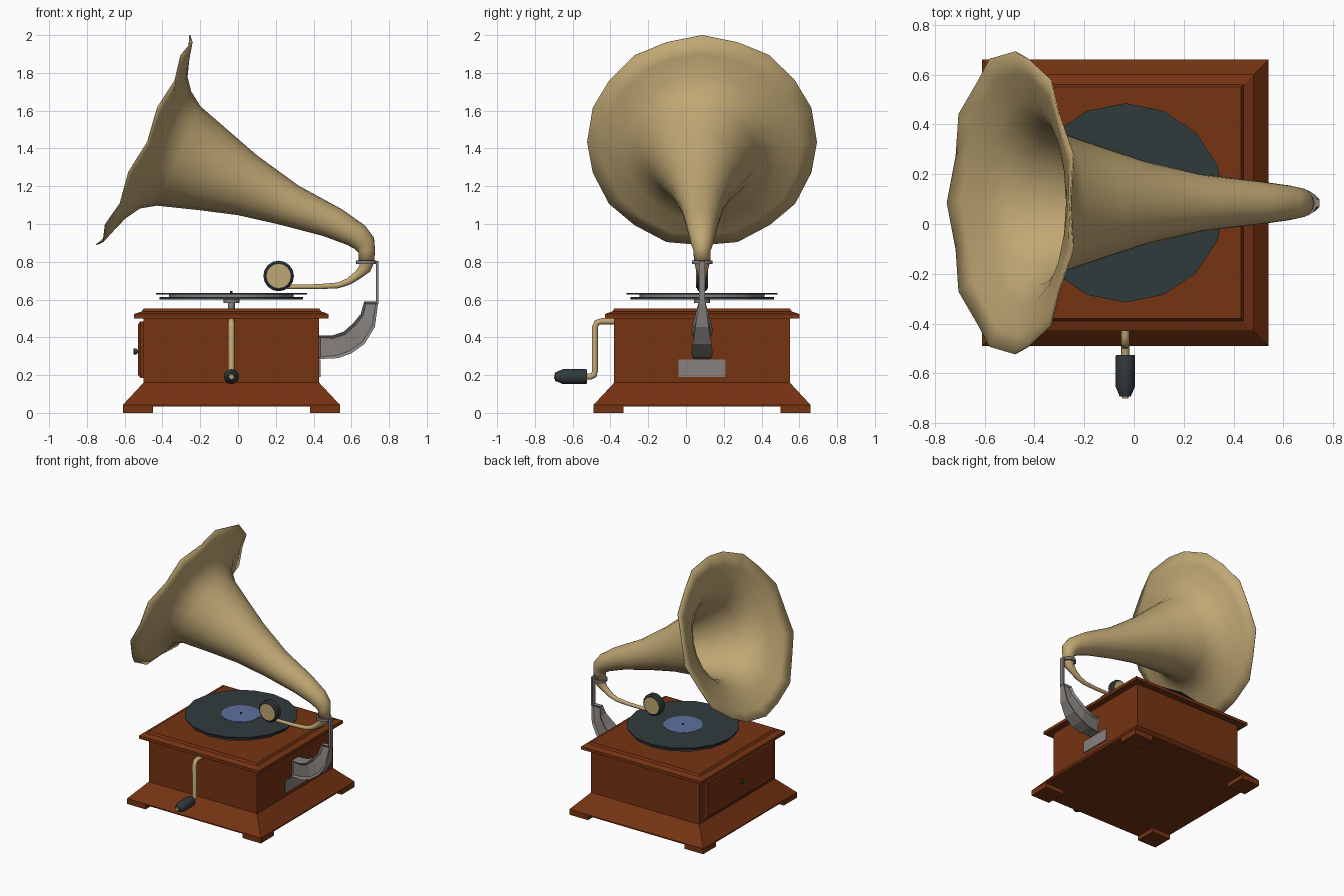
import bpy, bmesh
from math import pi, sin, cos, radians
from mathutils import Vector as V

cube = bpy.data.objects.get("Cube")
if cube:
    bpy.data.objects.remove(cube)

CX, CY = -0.035, 0.085          # centre of the cabinet
X, Y, Z = V((1, 0, 0)), V((0, 1, 0)), V((0, 0, 1))


def material(name, *rgb):
    m = bpy.data.materials.new(name)
    m.use_nodes = True
    m.diffuse_color = (*rgb, 1)
    m.node_tree.nodes["Principled BSDF"].inputs["Base Color"].default_value = (*rgb, 1)
    return m


wood = material("red brown wood", 0.18, 0.033, 0.006)
brass = material("pale brass", 0.53, 0.39, 0.175)
black = material("slate black", 0.03, 0.043, 0.045)
steel = material("grey steel", 0.24, 0.22, 0.21)
blue = material("label blue", 0.11, 0.16, 0.34)


def loft(name, rings, mat, caps=True, smooth=False, edit=None):
    """Join equal rings of points into a skin."""
    bm = bmesh.new()
    rows = [[bm.verts.new(p) for p in r] for r in rings]
    n = len(rows[0])
    for a, b in zip(rows, rows[1:]):
        for i in range(n):
            j = (i + 1) % n
            bm.faces.new((a[i], a[j], b[j], b[i]))
    if caps:
        bm.faces.new(rows[0])
        bm.faces.new(rows[-1])
    bmesh.ops.recalc_face_normals(bm, faces=bm.faces)
    if edit:
        edit(bm)
    me = bpy.data.meshes.new(name)
    bm.to_mesh(me)
    bm.free()
    me.materials.append(mat)
    ob = bpy.data.objects.new(name, me)
    bpy.context.collection.objects.link(ob)
    if smooth:
        bpy.ops.object.select_all(action="DESELECT")
        ob.select_set(True)
        bpy.context.view_layer.objects.active = ob
        bpy.ops.object.shade_smooth_by_angle(angle=radians(40))
    return ob


def rect(c, u, v):
    return [c + u + v, c - u + v, c - u - v, c + u - v]


def circle(c, u, v, n):
    return [c + u * cos(2 * pi * i / n) + v * sin(2 * pi * i / n) for i in range(n)]


def box(name, x0, x1, y0, y1, z0, z1, mat):
    u, v = X * (x1 - x0) / 2, Y * (y1 - y0) / 2
    return loft(name, [rect(V(((x0 + x1) / 2, (y0 + y1) / 2, z)), u, v) for z in (z0, z1)], mat)


def square_stack(name, profile, mat):
    return loft(name, [rect(V((CX, CY, z)), X * h, Y * h) for h, z in profile], mat)


def turned(name, centre, axis, profile, mat, n=16):
    """Lathe of (radius, distance along axis) pairs."""
    u = X if abs(axis.x) < 0.5 else Y
    v = axis.cross(u)
    c = V(centre)
    return loft(name, [circle(c + axis * d, u * r, v * r, n) for r, d in profile], mat, smooth=True)


def tube(name, path, side, radii, mat, n=10):
    pts = [V(p) for p in path]
    rings = []
    for i, p in enumerate(pts):
        t = (pts[min(i + 1, len(pts) - 1)] - pts[max(i - 1, 0)]).normalized()
        rings.append(circle(p, side * radii[i], t.cross(side) * radii[i], n))
    return loft(name, rings, mat, smooth=True)


# Cabinet
square_stack("plinth", [(0.575, 0.033), (0.575, 0.042), (0.465, 0.16)], wood)
square_stack("cabinet_body", [(0.465, 0.16), (0.465, 0.5)], wood)
square_stack("cabinet_lid", [(0.515, 0.5), (0.515, 0.523), (0.475, 0.537),
                             (0.465, 0.552)], wood)
for sx in (-1, 1):
    for sy in (-1, 1):
        x, y = CX + sx * 0.495, CY + sy * 0.495
        box("foot", x - 0.08, x + 0.08, y - 0.08, y + 0.08, 0, 0.035, wood)

# Door with knob on the side below the horn mouth
loft("door_panel", [rect(V((x, CY, 0.335)), Y * h, Z * (h - 0.27))
                    for x, h in ((-0.495, 0.42), (-0.515, 0.42), (-0.53, 0.405))], wood)
turned("door_knob", (-0.53, CY, 0.325), -X, [(0.008, 0), (0.015, 0.008), (0.015, 0.022)], black, 8)

# Turntable
deck = (CX, CY, 0)
turned("spindle_post", deck, Z, [(0.018, 0.55), (0.018, 0.6)], steel, 12)
turned("spindle_collar", deck, Z, [(0.042, 0.583), (0.042, 0.6)], steel, 12)
turned("platter", deck, Z, [(0.38, 0.6), (0.38, 0.613)], black)
turned("platter_mat", deck, Z, [(0.33, 0.613), (0.33, 0.628)], steel)
turned("record", deck, Z, [(0.4, 0.627), (0.4, 0.634)], black)
turned("record_label", deck, Z, [(0.14, 0.633), (0.14, 0.636)], blue)
turned("spindle_tip", deck, Z, [(0.008, 0.63), (0.006, 0.645)], black, 8)

# Crank
crank = [(-0.36, 0.485), (-0.45, 0.485), (-0.472, 0.478), (-0.482, 0.455), (-0.482, 0.22),
         (-0.488, 0.2), (-0.505, 0.192), (-0.55, 0.192)]
tube("crank_arm", [(CX, y, z) for y, z in crank], X, [0.017] * len(crank), brass)
turned("crank_handle", (CX, -0.525, 0.192), -Y,
       [(0.037, 0), (0.04, 0.01), (0.04, 0.125), (0.022, 0.168)], black, 12)
turned("crank_end_cap", (CX, -0.69, 0.192), -Y, [(0.014, 0), (0.012, 0.01)], brass, 10)

# Horn support
box("bracket_plate", 0.42, 0.437, -0.04, 0.21, 0.19, 0.282, steel)
sections = [((0.425, 0.285), (0.425, 0.41), 0.04), ((0.53, 0.29), (0.5, 0.41), 0.05),
            ((0.6, 0.315), (0.56, 0.43), 0.057), ((0.67, 0.365), (0.61, 0.475), 0.05),
            ((0.725, 0.455), (0.65, 0.525), 0.035), ((0.743, 0.59), (0.668, 0.59), 0.017)]
bracket = []
for lo, hi, w in sections:
    a, b = V((lo[0], CY, lo[1])), V((hi[0], CY, hi[1]))
    bracket.append(rect((a + b) / 2, (b - a) / 2, Y * w))


def recess_sides(bm):
    for s in (-1, 1):
        bmesh.ops.inset_region(bm, faces=[f for f in bm.faces if f.normal.y * s > 0.7],
                               thickness=0.016, depth=-0.012)


loft("horn_bracket", bracket, steel, edit=recess_sides)
box("bracket_strip", 0.731, 0.745, CY - 0.016, CY + 0.016, 0.58, 0.8, steel)
box("strip_top", 0.7, 0.745, CY - 0.016, CY + 0.016, 0.788, 0.803, steel)
turned("horn_collar", (0.68, CY, 0), Z, [(0.054, 0.787), (0.054, 0.806)], steel)

# Horn: rings spanned between the upper and lower outline
outline = [((0.72, 0.8), (0.64, 0.8)), ((0.722, 0.87), (0.64, 0.85)),
           ((0.718, 0.925), (0.62, 0.87)), ((0.67, 0.99), (0.58, 0.892)),
           ((0.55, 1.075), (0.45, 0.94)), ((0.32, 1.2), (0.22, 1.0)),
           ((0.1, 1.36), (0, 1.05)), ((-0.05, 1.49), (-0.21, 1.077)),
           ((-0.2, 1.62), (-0.43, 1.1)), ((-0.25, 1.7), (-0.52, 1.085)),
           ((-0.27, 1.78), (-0.6, 1.03)), ((-0.262, 1.9), (-0.69, 0.94)),
           ((-0.255, 2.0), (-0.75, 0.89))]
horn_rings = []
for k, (up, low) in enumerate(outline):
    a, b = V((up[0], CY, up[1])), V((low[0], CY, low[1]))
    half = (a - b) / 2
    ring = circle((a + b) / 2, half, Y * half.length, 20)
    if k > 10:                     # gently scalloped mouth
        push = Y.cross(half).normalized() * 0.013 * (k - 10)
        ring = [p + push * (i % 2) for i, p in enumerate(ring)]
    horn_rings.append(ring)
horn = loft("horn", horn_rings, brass, caps=False, smooth=True)
wall = horn.modifiers.new("wall", "SOLIDIFY")
wall.thickness = 0.006
wall.offset = 0

# Tone arm and sound box
arm = [(0.68, 0.8), (0.672, 0.765), (0.635, 0.73), (0.585, 0.695), (0.53, 0.675),
       (0.42, 0.668), (0.27, 0.667), (0.225, 0.68)]
tube("tone_arm", [(x, CY, z) for x, z in arm], Y,
     [0.042, 0.034, 0.024, 0.019, 0.016, 0.014, 0.013, 0.013], brass)
turned("sound_box", (0.215, CY, 0.725), Y,
       [(0.07, -0.028), (0.081, -0.018), (0.081, 0.018), (0.07, 0.028)], black)
turned("sound_box_face", (0.215, CY, 0.725), Y, [(0.064, -0.031), (0.064, 0.031)], brass)
